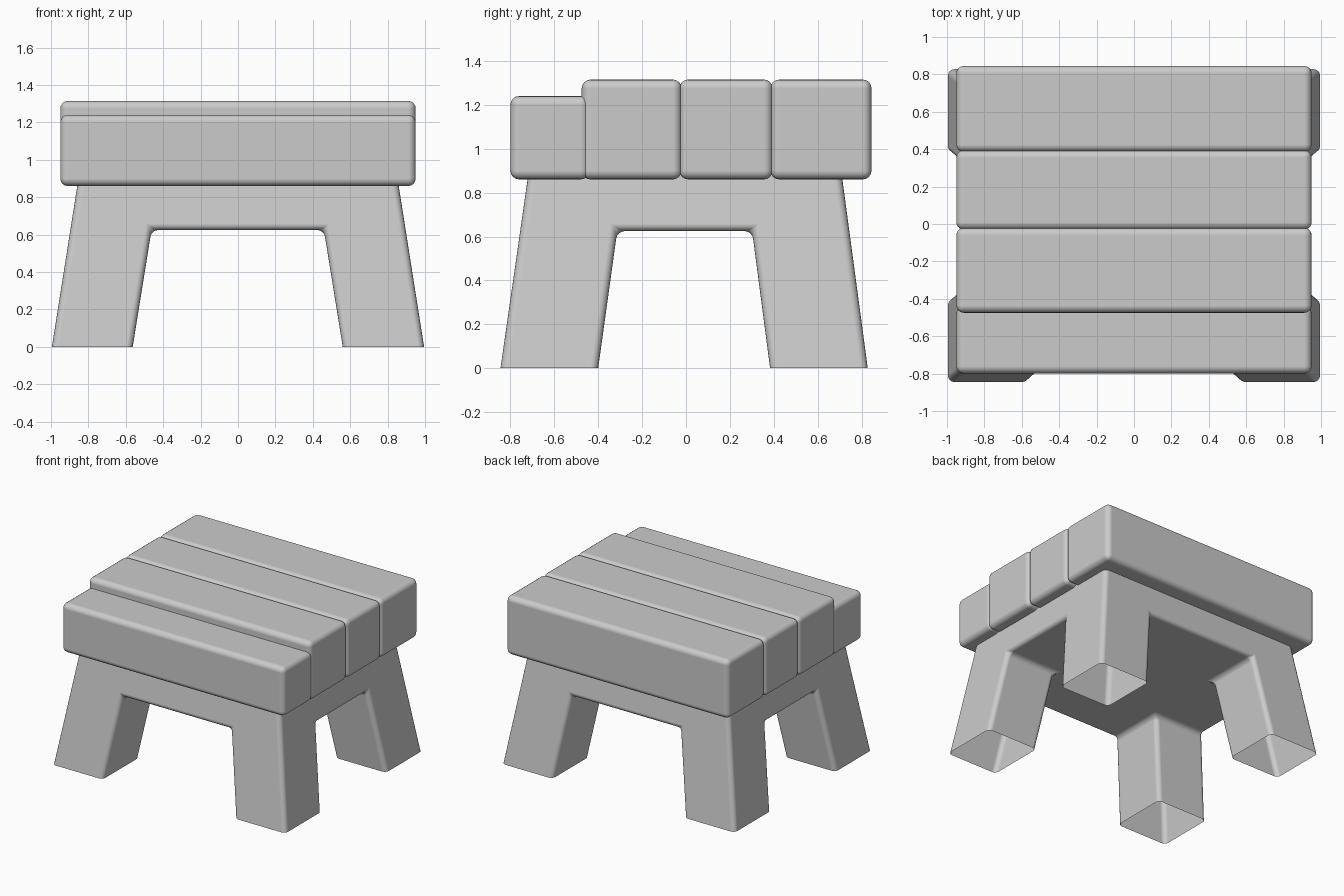
import bpy, bmesh, math

if "Cube" in bpy.data.objects:
    bpy.data.objects.remove(bpy.data.objects["Cube"])


def finish(bm, name, radius):
    """Turn a bmesh into a smooth object with rounded edges."""
    bmesh.ops.recalc_face_normals(bm, faces=bm.faces)
    for f in bm.faces:
        f.smooth = True
    mesh = bpy.data.meshes.new(name)
    bm.to_mesh(mesh)
    bm.free()
    ob = bpy.data.objects.new(name, mesh)
    bpy.context.collection.objects.link(ob)
    bev = ob.modifiers.new("rounded_edges", "BEVEL")
    bev.width, bev.segments = radius, 4
    bev.limit_method, bev.angle_limit = "ANGLE", math.radians(30)
    bev.harden_normals = True
    return ob


def plank(name, y0, y1, top, x=0.95, bottom=0.86):
    bm = bmesh.new()
    bmesh.ops.create_cube(bm, size=1)
    for v in bm.verts:
        v.co = (v.co.x * 2 * x, y0 + (v.co.y + 0.5) * (y1 - y0),
                bottom + (v.co.z + 0.5) * (top - bottom))
    return finish(bm, name, 0.04)


# Seat planks, the front one lower
plank("front_plank", -0.80, -0.44, 1.24)
plank("second_plank", -0.475, -0.02, 1.315)
plank("third_plank", -0.03, 0.395, 1.315)
plank("back_plank", 0.385, 0.845, 1.315)

# Base: splayed legs and apron on a 4 x 4 lattice at three heights
Z = (0.0, 0.625, 0.90)
FOOT = ((-0.995, -0.563, 0.56, 0.995), (-0.845, -0.40, 0.383, 0.828))
HIGH = ((-0.853, -0.418, 0.415, 0.853), (-0.716, -0.275, 0.265, 0.707))
bm = bmesh.new()
V = {}
for k, z in enumerate(Z):
    t = z / Z[-1]
    for i in range(4):
        for j in range(4):
            V[i, j, k] = bm.verts.new((
                FOOT[0][i] + t * (HIGH[0][i] - FOOT[0][i]),
                FOOT[1][j] + t * (HIGH[1][j] - FOOT[1][j]), z))


def quad(*keys):
    bm.faces.new([V[k] for k in keys])


# Leg walls, open at the floor
for i in (0, 2):
    for j in (0, 2):
        ring = [(i, j), (i + 1, j), (i + 1, j + 1), (i, j + 1)]
        for a, b in zip(ring, ring[1:] + ring[:1]):
            quad((*a, 0), (*b, 0), (*b, 1), (*a, 1))
# Apron underside between the legs
for i in range(3):
    for j in range(3):
        if i == 1 or j == 1:
            quad((i, j, 1), (i + 1, j, 1), (i + 1, j + 1, 1), (i, j + 1, 1))
# Apron sides, running up into the seat
for n in range(3):
    for s in (0, 3):
        quad((n, s, 1), (n + 1, s, 1), (n + 1, s, 2), (n, s, 2))
        quad((s, n, 1), (s, n + 1, 1), (s, n + 1, 2), (s, n, 2))
bmesh.ops.dissolve_limit(bm, angle_limit=math.radians(2),
                         verts=bm.verts, edges=bm.edges)
loose = [v for v in bm.verts if not v.link_faces]
bmesh.ops.delete(bm, geom=loose, context="VERTS")
finish(bm, "legs_and_apron", 0.035)
